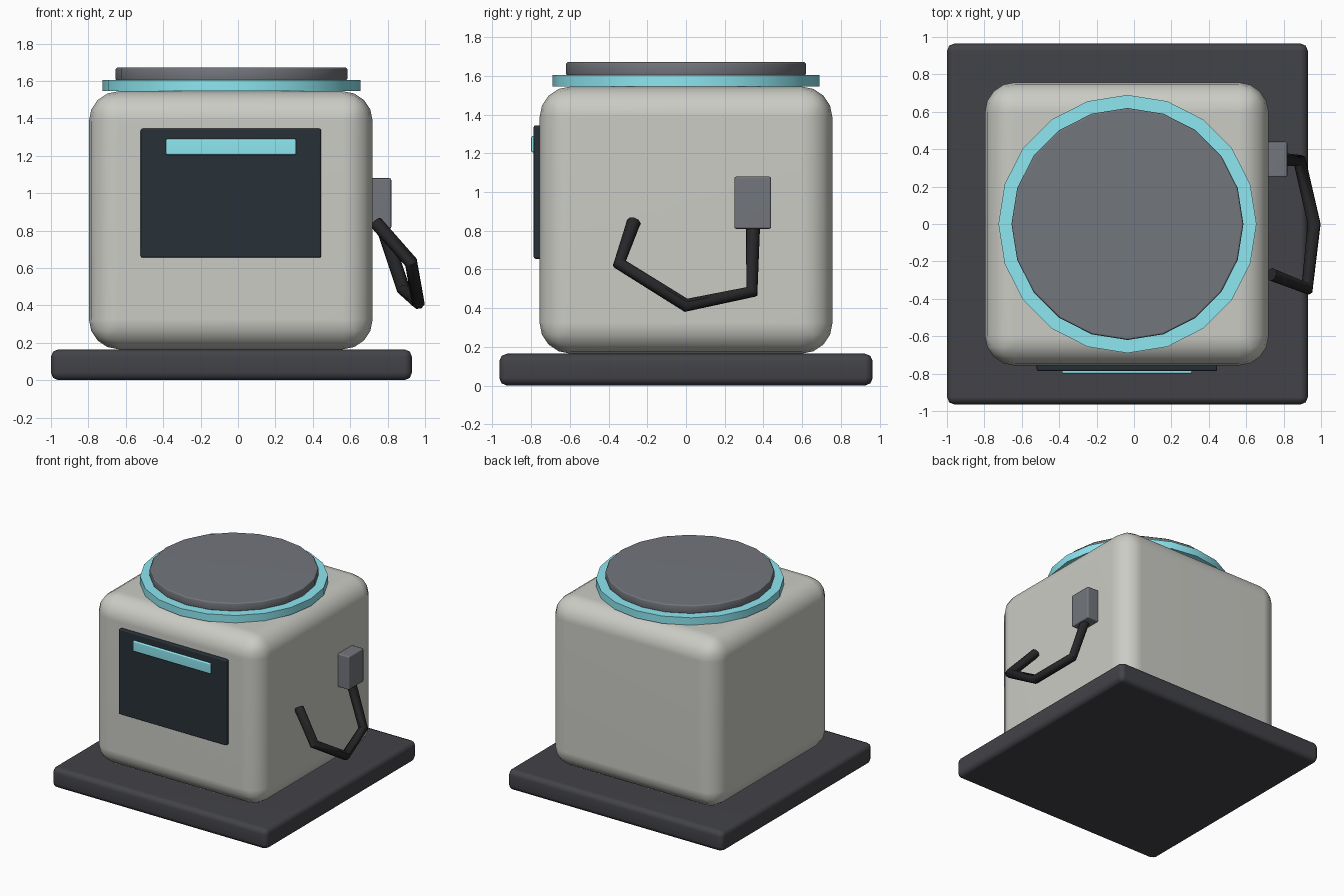
import bpy
from math import radians

if "Cube" in bpy.data.objects:
    bpy.data.objects.remove(bpy.data.objects["Cube"])

CX = -0.035  # the housing is offset so the cable fits the overall width


def material(name, r, g, b):
    m = bpy.data.materials.new(name)
    m.diffuse_color = (r, g, b, 1)
    m.use_nodes = True
    m.node_tree.nodes["Principled BSDF"].inputs["Base Color"].default_value = m.diffuse_color
    return m


CREAM = material("cream", 0.60, 0.60, 0.56)
CHARCOAL = material("charcoal", 0.055, 0.056, 0.065)
CYAN = material("cyan", 0.27, 0.80, 0.88)
GLASS = material("dark_glass", 0.02, 0.03, 0.038)
GREY = material("grey", 0.17, 0.18, 0.20)
BLACK = material("black", 0.02, 0.02, 0.022)


def finish(obj, name, mat, bevel=0, segments=2, angle=40):
    obj.name = name
    obj.data.materials.append(mat)
    bpy.ops.object.transform_apply(location=False, rotation=True, scale=True)
    if bevel:
        b = obj.modifiers.new("Bevel", 'BEVEL')
        b.width, b.segments = bevel, segments
        bpy.ops.object.modifier_apply(modifier="Bevel")
    bpy.ops.object.shade_smooth_by_angle(angle=radians(angle))
    if bevel:
        obj.modifiers.new("Normals", 'WEIGHTED_NORMAL').keep_sharp = True
    return obj


def box(name, lo, hi, mat, bevel, segments=2):
    bpy.ops.mesh.primitive_cube_add(
        size=1, location=[(a + b) / 2 for a, b in zip(lo, hi)])
    obj = bpy.context.object
    obj.scale = [b - a for a, b in zip(lo, hi)]
    return finish(obj, name, mat, bevel, segments, 50)


def disc(name, radius, z0, z1, mat, bevel):
    bpy.ops.mesh.primitive_cylinder_add(
        vertices=20, radius=radius, depth=z1 - z0, location=(CX, 0, (z0 + z1) / 2))
    return finish(bpy.context.object, name, mat, bevel, 1, 50)


# base slab and rounded housing
box("base_plate", (-1, -0.965, 0), (0.93, 0.965, 0.165), CHARCOAL, 0.04)
box("housing", (-0.797, -0.757, 0.165), (0.72, 0.757, 1.545), CREAM, 0.16, 4)

# lid with glowing rim
disc("rim_ring", 0.69, 1.545, 1.605, CYAN, 0)
disc("lid", 0.62, 1.60, 1.672, GREY, 0.01)

# front panel and light strip
box("front_panel", (-0.52, -0.787, 0.655), (0.445, -0.74, 1.345), GLASS, 0.01)
box("light_strip", (-0.385, -0.80, 1.205), (0.31, -0.77, 1.29), CYAN, 0.008)

# side socket and hanging cable
box("socket", (0.70, 0.25, 0.81), (0.82, 0.44, 1.08), GREY, 0.01)
path = [(0.77, 0.347, 0.83), (0.885, 0.34, 0.485), (0.963, 0, 0.415),
        (0.925, -0.345, 0.63), (0.735, -0.27, 0.845)]
curve = bpy.data.curves.new("cable", 'CURVE')
curve.dimensions = '3D'
curve.bevel_depth = 0.036
curve.bevel_resolution = 2
curve.use_fill_caps = True
spline = curve.splines.new('POLY')
spline.points.add(len(path) - 1)
for point, co in zip(spline.points, path):
    point.co = (*co, 1)
cable = bpy.data.objects.new("cable", curve)
bpy.context.collection.objects.link(cable)
bpy.ops.object.select_all(action='DESELECT')
cable.select_set(True)
bpy.context.view_layer.objects.active = cable
bpy.ops.object.convert(target='MESH')
finish(bpy.context.object, "cable", BLACK, angle=50)
